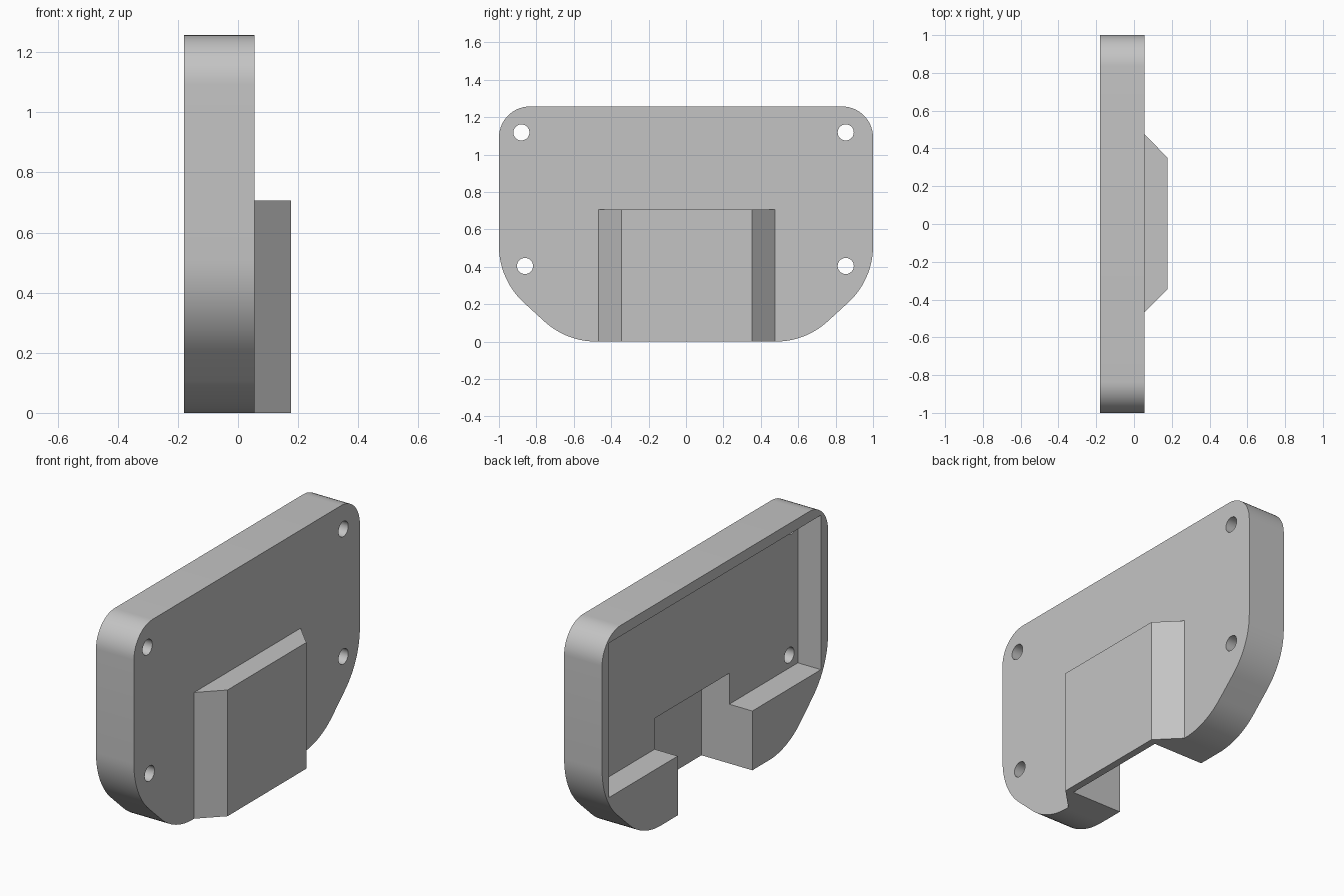
import bpy
import bmesh
from math import tan, atan2, cos, sin, pi
from mathutils import Vector, Matrix

cube = bpy.data.objects.get("Cube")
if cube:
    bpy.data.objects.remove(cube, do_unlink=True)

grey = bpy.data.materials.new("plain grey")
grey.use_nodes = True
colour = (0.55, 0.55, 0.55, 1)
grey.diffuse_color = colour
grey.node_tree.nodes["Principled BSDF"].inputs["Base Color"].default_value = colour

BACK, FACE, FLOOR = -0.18, 0.055, -0.037


def make_object(name, bm):
    bmesh.ops.recalc_face_normals(bm, faces=bm.faces)
    mesh = bpy.data.meshes.new(name)
    bm.to_mesh(mesh)
    bm.free()
    mesh.materials.append(grey)
    obj = bpy.data.objects.new(name, mesh)
    bpy.context.collection.objects.link(obj)
    return obj


def prism(name, points, direction):
    """Extrude a closed 3D polygon along a direction."""
    bm = bmesh.new()
    face = bm.faces.new([bm.verts.new(p) for p in points])
    grown = bmesh.ops.extrude_face_region(bm, geom=[face], use_keep_orig=True)
    verts = [g for g in grown["geom"] if isinstance(g, bmesh.types.BMVert)]
    bmesh.ops.translate(bm, verts=verts, vec=direction)
    return make_object(name, bm)


def box(name, low, high):
    (x0, y0, z0), (x1, y1, z1) = low, high
    base = [(x0, y0, z0), (x1, y0, z0), (x1, y1, z0), (x0, y1, z0)]
    return prism(name, base, (0, 0, z1 - z0))


def rounded(corners, steps=14):
    """Replace each (y, z, radius) corner by a tangent arc."""
    result = []
    for i, (y, z, r) in enumerate(corners):
        p = Vector((y, z))
        a = (Vector(corners[i - 1][:2]) - p).normalized()
        b = (Vector(corners[(i + 1) % len(corners)][:2]) - p).normalized()
        half = a.angle(b) / 2
        centre = p + (a + b).normalized() * (r / sin(half))
        start = p + a * (r / tan(half)) - centre
        end = p + b * (r / tan(half)) - centre
        t0 = atan2(start.y, start.x)
        turn = (atan2(end.y, end.x) - t0 + pi) % (2 * pi) - pi
        for k in range(steps + 1):
            t = t0 + turn * k / steps
            result.append(centre + Vector((cos(t), sin(t))) * r)
    return result


def combine(target, tool, operation):
    mod = target.modifiers.new(tool.name, "BOOLEAN")
    mod.object, mod.operation, mod.solver = tool, operation, "EXACT"
    bpy.context.view_layer.objects.active = target
    bpy.ops.object.modifier_apply(modifier=mod.name)
    bpy.data.objects.remove(tool, do_unlink=True)


# Plate with rounded top corners and softened lower chamfers
half_outline = [(0.64, 0, 0.41), (1, 0.33, 0.41), (1, 1.257, 0.166)]
outline = half_outline + [(-y, z, r) for y, z, r in reversed(half_outline)]
plate = prism("cover_plate", [(BACK, p.x, p.y) for p in rounded(outline)],
              (FACE - BACK, 0, 0))

# Raised channel housing with slanted sides, rooted inside the plate
housing = [(0, -0.467), (FACE, -0.467), (0.177, -0.345),
           (0.177, 0.352), (FACE, 0.475), (0, 0.475)]
bump = prism("channel_housing", [(x, y, 0) for x, y in housing], (0, 0, 0.707))
combine(plate, bump, "UNION")

# Rear recess and the open-bottomed channel
combine(plate, box("recess_cutter", (-0.4, -0.937, 0.332), (FLOOR, 0.937, 1.197)), "DIFFERENCE")
combine(plate, box("channel_cutter", (-0.4, -0.33, -0.2), (0.135, 0.33, 0.505)), "DIFFERENCE")

# Screw holes
for y, z in [(-0.88, 1.118), (0.854, 1.118), (-0.861, 0.404), (0.854, 0.404)]:
    bm = bmesh.new()
    bmesh.ops.create_cone(bm, cap_ends=True, segments=40, radius1=0.043, radius2=0.043, depth=0.4,
                          matrix=Matrix.Translation((0.1, y, z)) @ Matrix.Rotation(pi / 2, 4, "Y"))
    combine(plate, make_object("hole_cutter", bm), "DIFFERENCE")

bpy.ops.object.select_all(action="DESELECT")
plate.select_set(True)
bpy.context.view_layer.objects.active = plate
bpy.ops.object.shade_smooth_by_angle(angle=0.5)
